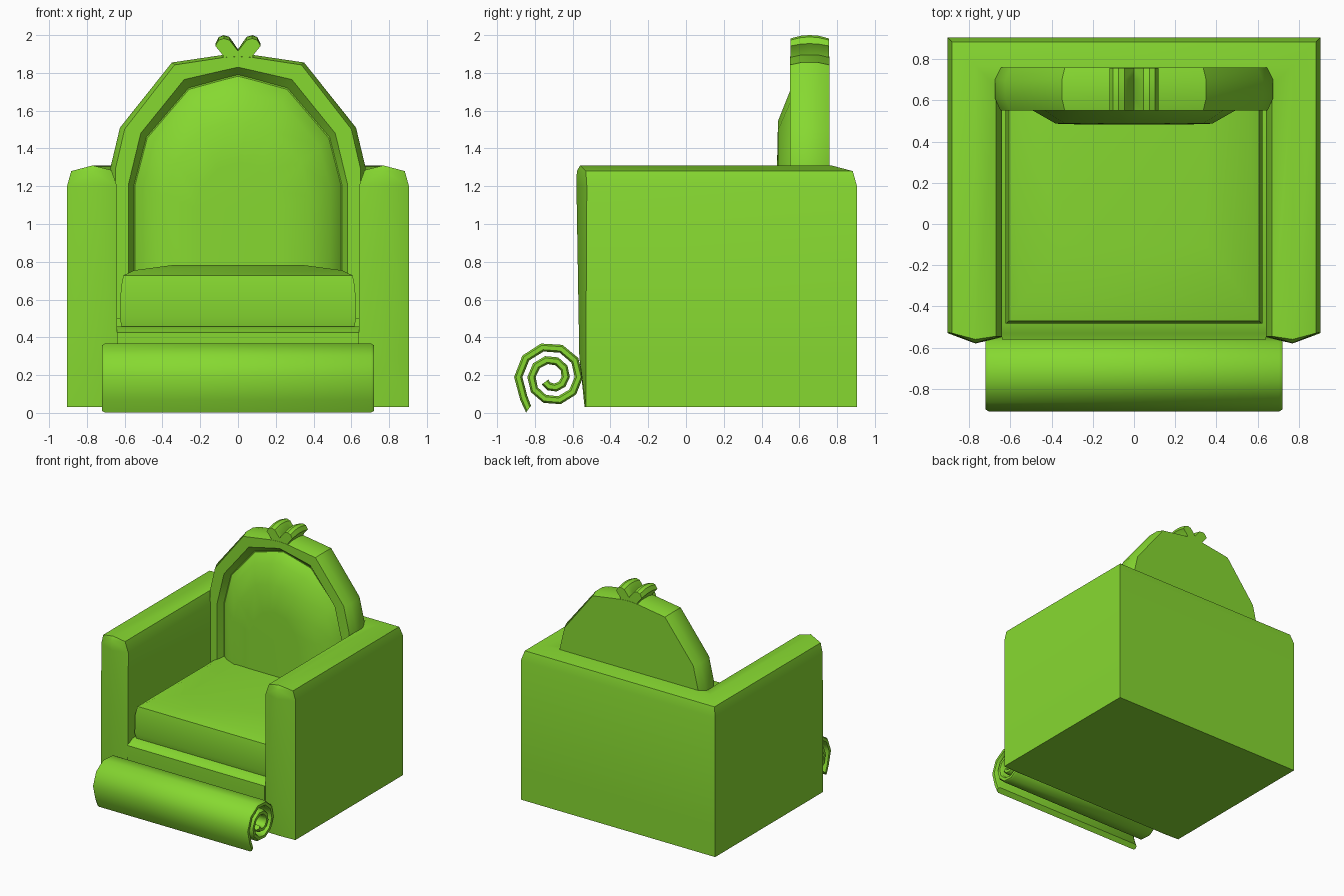
import bpy, bmesh, math

cube = bpy.data.objects.get("Cube")
if cube:
    bpy.data.objects.remove(cube, do_unlink=True)

# One green for the whole chair
green = bpy.data.materials.new("leaf_green")
green.use_nodes = True
colour = (0.24, 0.69, 0.03, 1)
green.diffuse_color = colour
green.node_tree.nodes["Principled BSDF"].inputs["Base Color"].default_value = colour


def finish(name, bm, angle=35):
    bmesh.ops.recalc_face_normals(bm, faces=bm.faces)
    mesh = bpy.data.meshes.new(name)
    bm.to_mesh(mesh)
    bm.free()
    obj = bpy.data.objects.new(name, mesh)
    bpy.context.collection.objects.link(obj)
    mesh.materials.append(green)
    bpy.ops.object.select_all(action='DESELECT')
    obj.select_set(True)
    bpy.context.view_layer.objects.active = obj
    bpy.ops.object.shade_smooth_by_angle(angle=math.radians(angle))
    return obj


def skin(bm, rings, caps=True):
    """Join closed rings of points with quads and close the ends."""
    loops = [[bm.verts.new(p) for p in ring] for ring in rings]
    n = len(loops[0])
    for a, b in zip(loops, loops[1:]):
        for i in range(n):
            j = (i + 1) % n
            bm.faces.new((a[i], a[j], b[j], b[i]))
    if caps:
        bm.faces.new(loops[0])
        bm.faces.new(loops[-1])
    return loops


def loft(name, rings, angle=35):
    bm = bmesh.new()
    skin(bm, rings)
    return finish(name, bm, angle)


# Arms and back wall: one profile swept round a U, (inset, height, front y)
HALF, FLOOR = 0.905, 0.03
profile = [(0, FLOOR, -0.53), (0, 0.3, -0.53), (0, 1.2, -0.525),
           (0.022, 1.28, -0.53), (0.135, 1.31, -0.56), (0.235, 1.285, -0.545),
           (0.265, 1.2, -0.545), (0.265, 0.3, -0.55), (0.265, FLOOR, -0.535)]
spine_y = [-0.537, -0.565, -0.58, -0.578]
bm = bmesh.new()
loops = skin(bm, [
    [(d - HALF, y, z) for d, z, y in profile],
    [(d - HALF, HALF - d, z) for d, z, y in profile],
    [(HALF - d, HALF - d, z) for d, z, y in profile],
    [(HALF - d, y, z) for d, z, y in profile]], caps=False)
# Ridged arm fronts
for loop, side in ((loops[0], -1), (loops[-1], 1)):
    spine = [bm.verts.new((side * 0.77, y, profile[i][1])) for i, y in enumerate(spine_y)]
    spine.append(loop[4])
    for edge in (loop, loop[::-1]):
        for i in range(3):
            bm.faces.new((edge[i], spine[i], spine[i + 1], edge[i + 1]))
        bm.faces.new((edge[3], spine[3], spine[4]))
finish("arms_and_back_wall", bm)

# Seat base with a sloping front lip
base = [(-0.535, FLOOR), (-0.56, 0.3), (-0.56, 0.425), (-0.53, 0.435),
        (-0.49, 0.458), (0.64, 0.458), (0.64, FLOOR)]
loft("seat_base", [[(x, y, z) for y, z in base] for x in (-0.64, 0.64)])


# Seat cushion with a crowned top
def rectangle(hx, y0, y1, z):
    return [(-hx, y0, z), (hx, y0, z), (hx, y1, z), (-hx, y1, z)]


loft("seat_cushion", [
    rectangle(0.615, -0.47, 0.62, 0.45), rectangle(0.625, -0.482, 0.62, 0.5),
    rectangle(0.62, -0.482, 0.62, 0.66), rectangle(0.607, -0.47, 0.62, 0.728),
    rectangle(0.55, -0.38, 0.61, 0.755), rectangle(0.35, -0.1, 0.6, 0.782)], 40)

# Backrest: half outlines, mirrored
frame_half = [(0.675, 0.5), (0.675, 1.3), (0.625, 1.51), (0.35, 1.855), (0.08, 1.895)]
opening_half = [(0.58, 0.5), (0.58, 1.21), (0.515, 1.48), (0.285, 1.765), (0.09, 1.81)]
recess_half = [(0.55, 0.5), (0.55, 1.21), (0.485, 1.46), (0.262, 1.72), (0.08, 1.77)]


def arch(half, top, y, sx=1, sz=1):
    pts = half + [(0, top)] + [(-x, z) for x, z in reversed(half)]
    return [(x * sx, y, 1 + (z - 1) * sz if z > 1 else z) for x, z in pts]


loft("backrest_frame", [
    arch(frame_half, 1.90, 0.76, 0.96, 0.985), arch(frame_half, 1.90, 0.70),
    arch(frame_half, 1.90, 0.61), arch(frame_half, 1.90, 0.55, 0.96, 0.985),
    arch(opening_half, 1.83, 0.55), arch(recess_half, 1.79, 0.60)])

loft("backrest_pad", [
    arch(recess_half, 1.79, 0.61), arch(recess_half, 1.79, 0.60, 0.99, 0.99),
    arch(recess_half, 1.79, 0.55, 0.89, 0.89), arch(recess_half, 1.79, 0.487, 0.69, 0.69),
    arch(recess_half, 1.79, 0.482, 0.4, 0.4)], 50)

# Pair of little scrolls on the crest
crest = [(0, 1.85), (0.075, 1.87), (0.08, 1.9), (0.12, 1.955), (0.102, 1.99),
         (0.075, 2.0), (0.045, 1.99), (0, 1.925)]
for name, side in (("left", 1), ("right", -1)):
    loft(name + "_crest_scroll", [
        [(side * x, y, 1.85 + (z - 1.85) * s) for x, z in crest]
        for y, s in ((0.552, 0.88), (0.61, 0.98), (0.655, 1), (0.70, 0.98), (0.758, 0.88))])

# Rolled skirt: a flat strip wound into a spiral
strip = [(-0.72, -0.012), (-0.705, -0.022), (0.705, -0.022), (0.72, -0.012),
         (0.72, 0.012), (0.705, 0.022), (-0.705, 0.022), (-0.72, 0.012)]
turns = [-0.15] + [i / 10 for i in range(-1, 20)]
rings = []
for t in turns:
    a = math.pi - t * math.tau
    r = 0.178 - 0.07 * t + (0.022 if t == turns[0] else 0)
    rings.append([(x, -0.71 + (r + h) * math.cos(a), 0.19 + (r + h) * math.sin(a))
                  for x, h in strip])
loft("rolled_skirt", rings, 40)
